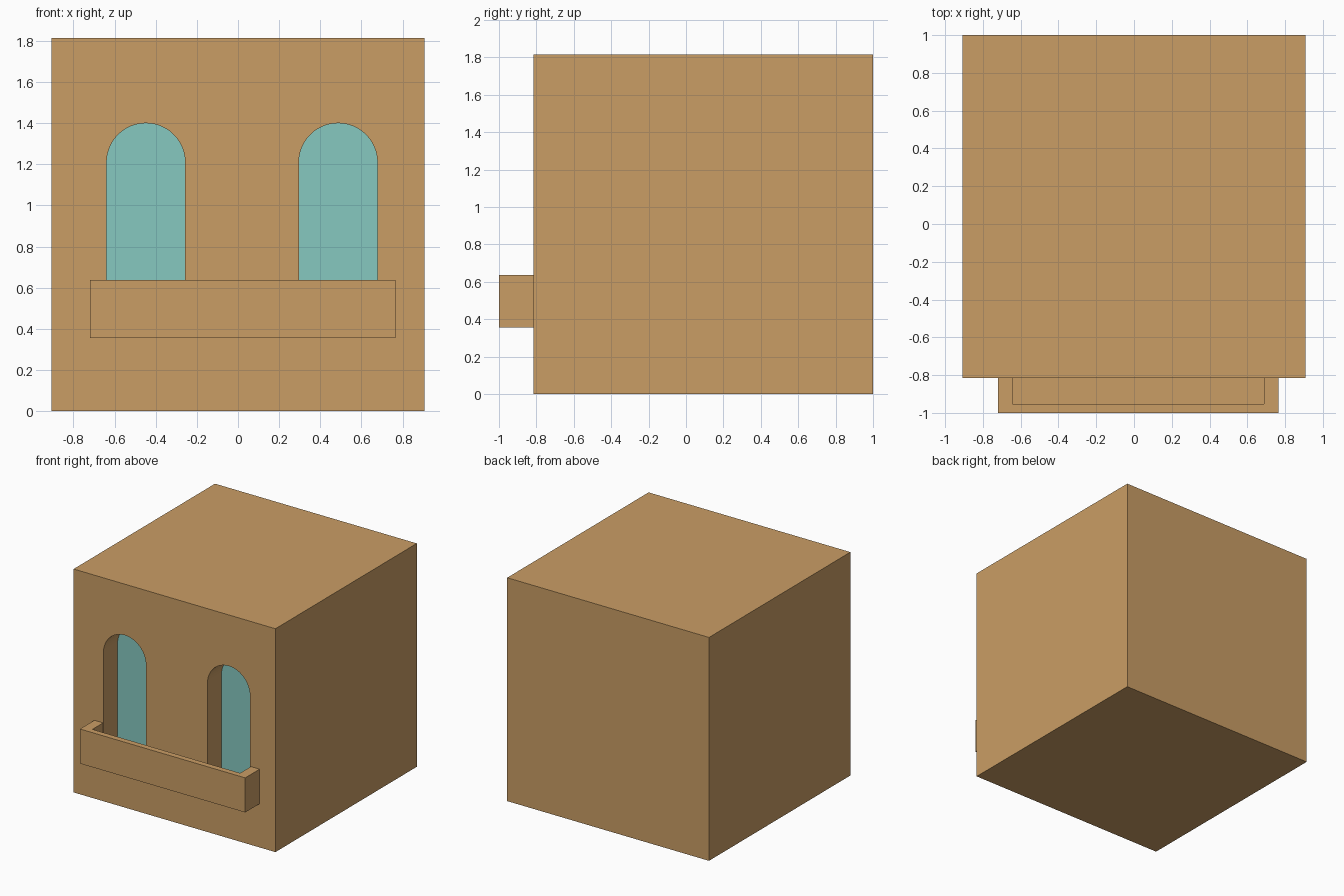
import bpy, bmesh, math

if "Cube" in bpy.data.objects:
    bpy.data.objects.remove(bpy.data.objects["Cube"])


def material(name, color):
    mat = bpy.data.materials.new(name)
    mat.diffuse_color = color
    mat.use_nodes = True
    mat.node_tree.nodes["Principled BSDF"].inputs["Base Color"].default_value = mat.diffuse_color
    return mat


WALL = material("tan_wall", (0.59, 0.34, 0.13, 1))
GLASS = material("teal_glass", (0.24, 0.58, 0.53, 1))


def prism(name, profile, y0, y1, mat):
    """Extrude an x-z profile from y0 to y1."""
    bm = bmesh.new()
    face = bm.faces.new([bm.verts.new((x, y0, z)) for x, z in profile])
    ext = bmesh.ops.extrude_face_region(bm, geom=[face])
    verts = [v for v in ext["geom"] if isinstance(v, bmesh.types.BMVert)]
    bmesh.ops.translate(bm, verts=verts, vec=(0, y1 - y0, 0))
    bmesh.ops.recalc_face_normals(bm, faces=bm.faces[:])
    mesh = bpy.data.meshes.new(name)
    bm.to_mesh(mesh)
    bm.free()
    mesh.materials.append(mat)
    ob = bpy.data.objects.new(name, mesh)
    bpy.context.collection.objects.link(ob)
    return ob


def rect(x0, x1, z0, z1):
    return [(x0, z0), (x1, z0), (x1, z1), (x0, z1)]


def arch(cx, r, z0, spring, steps=24):
    pts = [(cx - r, z0), (cx + r, z0)]
    for i in range(steps + 1):
        a = math.pi * i / steps
        pts.append((cx + r * math.cos(a), spring + r * math.sin(a)))
    return pts


def cut(target, cutter):
    cutter.hide_render = True
    mod = target.modifiers.new("cut", "BOOLEAN")
    mod.operation = "DIFFERENCE"
    mod.solver = "EXACT"
    mod.object = cutter
    bpy.context.view_layer.objects.active = target
    bpy.ops.object.modifier_apply(modifier=mod.name)
    bpy.data.objects.remove(cutter)


FRONT, FLOOR = -0.815, 0.41

# Building block
block = prism("building_block", rect(-0.907, 0.907, 0, 1.815), FRONT, 1.0, WALL)

# Arched recesses with a glass pane at the back
for side, cx in (("left", -0.448), ("right", 0.487)):
    shape = arch(cx, 0.191, FLOOR, 1.209)
    cut(block, prism("recess_cutter", shape, FRONT - 0.1, -0.63, WALL))
    prism(side + "_window_glass", shape, -0.635, -0.63, GLASS)

# Balcony trough: front rail, two side rails and a floor
BX0, BX1, BZ0, BZ1 = -0.72, 0.765, 0.355, 0.636
balcony = prism("balcony", rect(BX0, BX1, BZ0, BZ1), -1.0, FRONT, WALL)
cut(balcony, prism("balcony_cutter", rect(BX0 + 0.078, BX1 - 0.078, FLOOR, BZ1 + 0.1),
                   -0.953, FRONT + 0.1, WALL))
